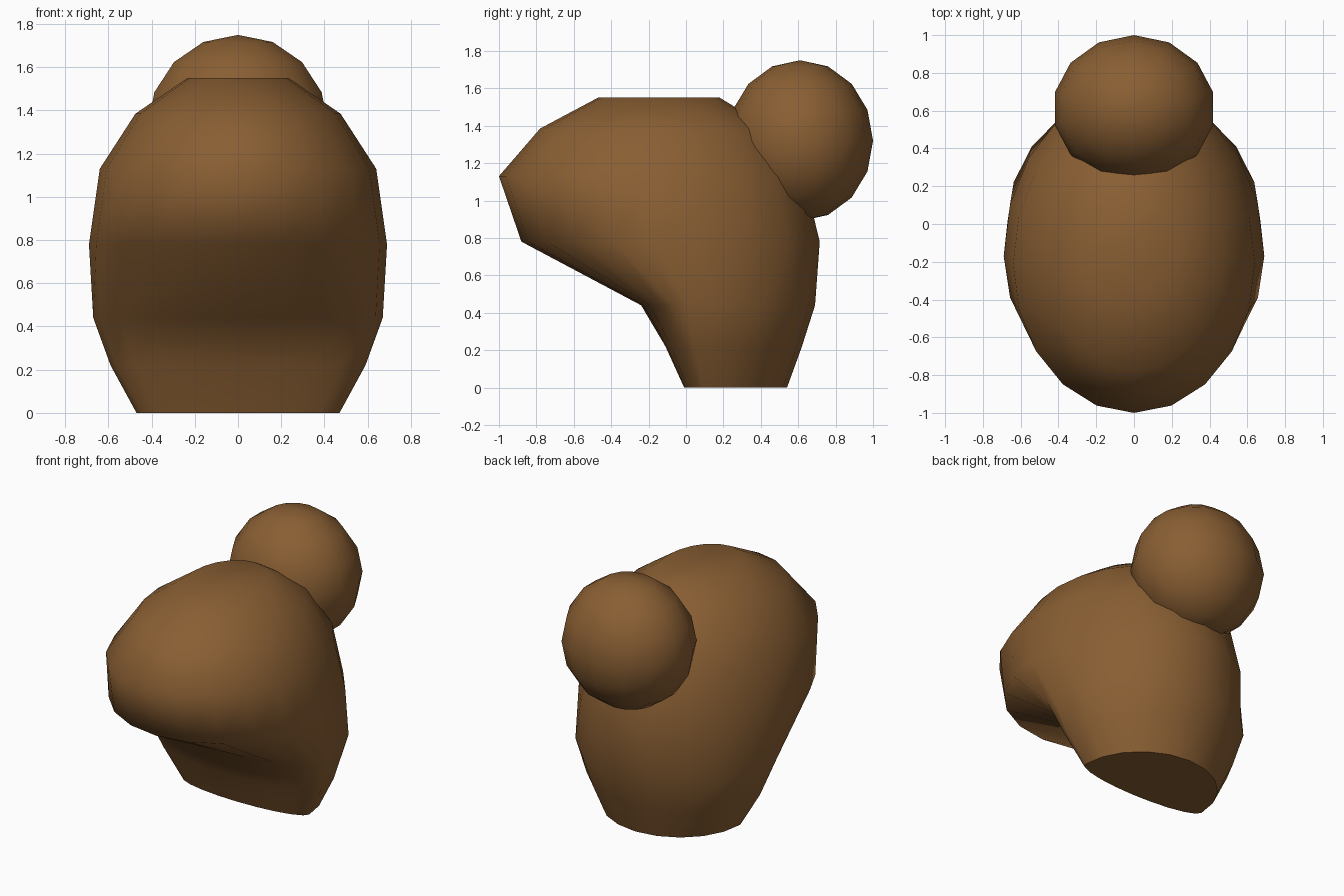
import bpy, bmesh, math

if "Cube" in bpy.data.objects:
    bpy.data.objects.remove(bpy.data.objects["Cube"])

brown = bpy.data.materials.new("hair_brown")
brown.use_nodes = True
colour = (0.25, 0.113, 0.033, 1)
brown.diffuse_color = colour
brown.node_tree.nodes["Principled BSDF"].inputs["Base Color"].default_value = colour


def finish(obj, angle):
    obj.data.materials.append(brown)
    bpy.ops.object.select_all(action="DESELECT")
    obj.select_set(True)
    bpy.context.view_layer.objects.active = obj
    bpy.ops.object.shade_smooth_by_angle(angle=math.radians(angle))


def loft(name, rings, sides):
    """Stack rings whose front and back halves have their own depth."""
    bm = bmesh.new()
    loops = []
    for z, half_width, widest, front, back in rings:
        loop = []
        for i in range(sides):
            a = 2 * math.pi * i / sides
            depth = widest - front if math.cos(a) > 0 else back - widest
            loop.append(bm.verts.new((half_width * math.sin(a),
                                      widest - depth * math.cos(a), z)))
        loops.append(loop)
    for low, high in zip(loops, loops[1:]):
        for i in range(sides):
            j = (i + 1) % sides
            bm.faces.new((low[i], low[j], high[j], high[i]))
    bm.faces.new(loops[0][::-1])
    bm.faces.new(loops[-1])
    bmesh.ops.recalc_face_normals(bm, faces=bm.faces)
    mesh = bpy.data.meshes.new(name)
    bm.to_mesh(mesh)
    bm.free()
    obj = bpy.data.objects.new(name, mesh)
    bpy.context.collection.objects.link(obj)
    return obj


# Swept hair: height, half width, y of widest point, front y, back y
hair = loft("hair_cap", [
    (0.00, 0.47, 0.09, -0.01, 0.54),
    (0.22, 0.59, 0.05, -0.11, 0.62),
    (0.44, 0.67, 0.01, -0.24, 0.69),
    (0.78, 0.69, -0.17, -0.88, 0.715),
    (1.13, 0.64, -0.21, -1.00, 0.63),
    (1.385, 0.475, -0.17, -0.78, 0.45),
    (1.55, 0.235, -0.145, -0.47, 0.18),
], 20)
finish(hair, 60)

# Round bun at the back
bpy.ops.mesh.primitive_uv_sphere_add(segments=14, ring_count=8, radius=1)
bun = bpy.context.object
bun.name = "hair_bun"
for v in bun.data.vertices:
    x, y, z = v.co
    # Turn so that a corner points straight back
    r, a = math.hypot(x, y), math.atan2(y, x) + math.pi / 2
    a = round(a / (math.pi / 7)) * math.pi / 7
    v.co = (0.43 * r * math.sin(a), 0.61 + 0.39 * r * math.cos(a), 1.32 + 0.43 * z)
bun.data.flip_normals()
finish(bun, 60)
